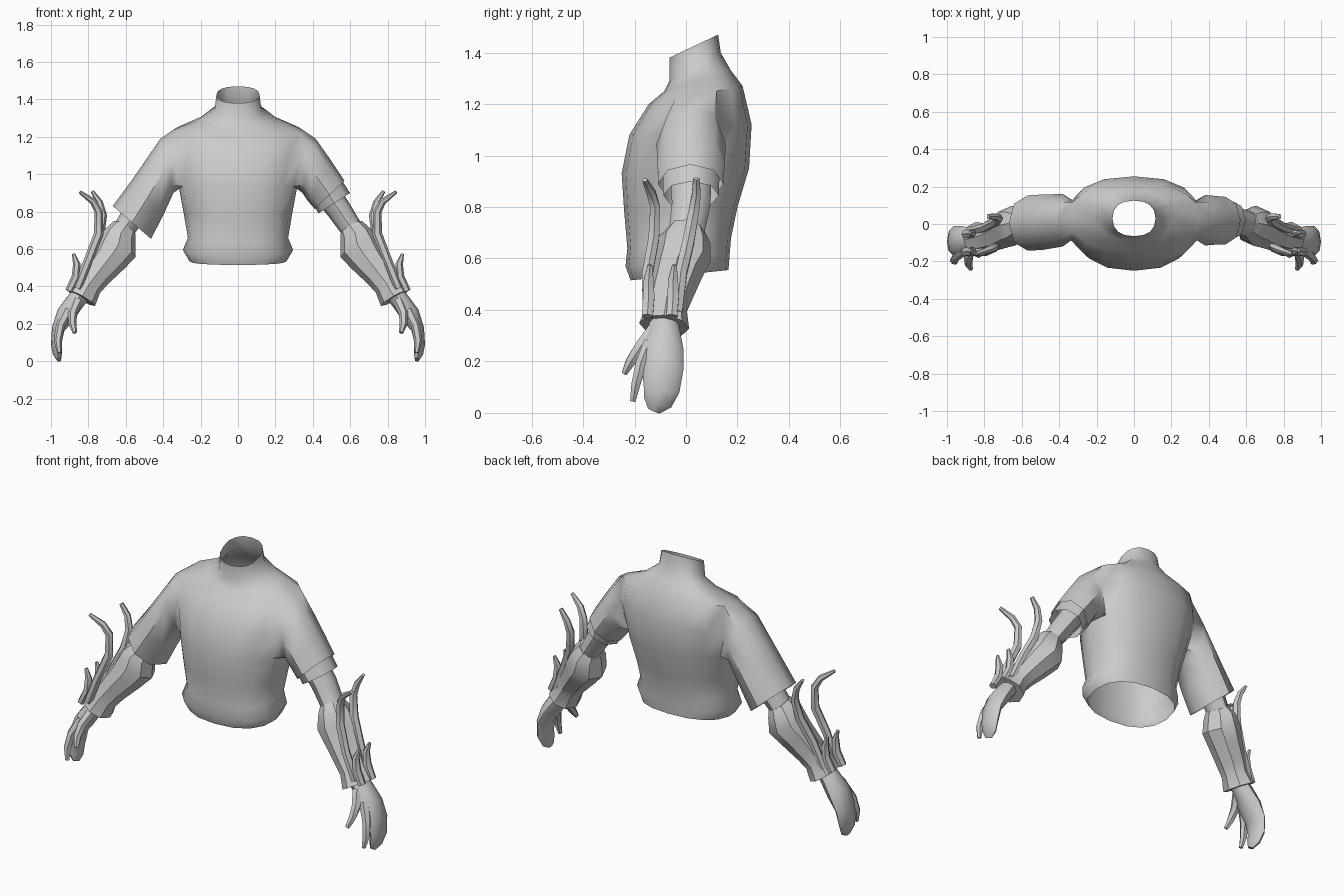
import bpy, bmesh, math
from mathutils import Vector

if "Cube" in bpy.data.objects:
    bpy.data.objects.remove(bpy.data.objects["Cube"])

grey = bpy.data.materials.new("light grey")
grey.diffuse_color = (0.6, 0.6, 0.6, 1)
grey.use_nodes = True
grey.node_tree.nodes["Principled BSDF"].inputs["Base Color"].default_value = grey.diffuse_color


def finish(name, bm, angle=45):
    bmesh.ops.recalc_face_normals(bm, faces=bm.faces)
    mesh = bpy.data.meshes.new(name)
    bm.to_mesh(mesh)
    bm.free()
    mesh.materials.append(grey)
    ob = bpy.data.objects.new(name, mesh)
    bpy.context.collection.objects.link(ob)
    bpy.ops.object.select_all(action='DESELECT')
    ob.select_set(True)
    bpy.context.view_layer.objects.active = ob
    bpy.ops.object.shade_smooth_by_angle(angle=math.radians(angle))
    return ob


def ring(bm, c, u, v, ru, rv, n, start=0.0):
    out = []
    for k in range(n):
        a = start - 2 * math.pi * k / n
        out.append(bm.verts.new(c + u * ru * math.cos(a) + v * rv * math.sin(a)))
    return out


def bridge(bm, a, b):
    n = len(a)
    for i in range(n):
        j = (i + 1) % n
        bm.faces.new((a[i], a[j], b[j], b[i]))


def tube(name, pts, side, n=8, caps=True, angle=45):
    """Loft rings (x, y, z, in-plane radius, depth radius) along a path."""
    bm = bmesh.new()
    cs = [Vector((p[0] * side, p[1], p[2])) for p in pts]
    rings = []
    for i, p in enumerate(pts):
        t = (cs[min(i + 1, len(cs) - 1)] - cs[max(i - 1, 0)]).normalized()
        v = Vector((0, 1, 0))
        v = (v - t * v.dot(t)).normalized()
        rings.append(ring(bm, cs[i], v.cross(t), v, p[3], p[4], n))
    for a, b in zip(rings, rings[1:]):
        bridge(bm, a, b)
    if caps:
        bm.faces.new(rings[0])
        bm.faces.new(rings[-1])
    return finish(name, bm, angle)


# Shirt body: half width, front y, front z, back y, back z
body = [(.26, -.215, .515, .165, .555), (.295, -.235, .57, .17, .62),
        (.268, -.228, .64, .175, .68), (.29, -.24, .78, .2, .8),
        (.318, -.25, .93, .245, .95), (.36, -.22, 1.08, .255, 1.12),
        (.35, -.145, 1.2, .22, 1.27), (.21, -.085, 1.25, .175, 1.33),
        (.125, -.065, 1.29, .135, 1.40), (.115, -.065, 1.38, .125, 1.47)]
N = 16
bm = bmesh.new()
rows = []
for hx, yf, zf, yb, zb in body:
    row = []
    for i in range(N):
        a = 2 * math.pi * i / N
        c, s = math.cos(a), math.sin(a)
        x = hx * math.copysign(abs(c) ** .85, c)
        f = .5 + .5 * math.copysign(abs(s) ** .85, s)
        row.append(bm.verts.new((x, yf + (yb - yf) * f, zf + (zb - zf) * f)))
    rows.append(row)
for r in range(len(rows) - 1):
    for i in range(N):
        if r in (4, 5) and i in (0, N - 1, 7, 8):    # armholes
            continue
        j = (i + 1) % N
        bm.faces.new((rows[r][i], rows[r][j], rows[r + 1][j], rows[r + 1][i]))

# Sleeves grow out of the armholes: top x,z  bottom x,z  centre y, depth
sleeves = {
    1: [(.415, 1.19, .345, .90, .02, .135), (.50, 1.07, .375, .855, .02, .13),
        (.57, .965, .41, .815, .018, .127)],
    -1: [(.415, 1.19, .345, .90, .02, .14), (.57, .965, .40, .78, .01, .148),
         (.67, .83, .465, .655, .005, .148)]}
for side, sections in sleeves.items():
    mid = 0 if side == 1 else 8
    bk, fr = (mid + side) % N, (mid - side) % N
    prev = [rows[6][bk], rows[6][mid], rows[6][fr], rows[5][fr],
            rows[4][fr], rows[4][mid], rows[4][bk], rows[5][bk]]
    for tx, tz, bx, bz, cy, ry in sections:
        top, bot = Vector((tx * side, cy, tz)), Vector((bx * side, cy, bz))
        half = (top - bot) / 2
        cur = ring(bm, (top + bot) / 2, half, Vector((0, 1, 0)), 1, ry, 8, math.pi / 4)
        bridge(bm, prev, cur)
        prev = cur
finish("shirt", bm, 50)

# Inner cuff showing below the short sleeve
tube("inner_cuff", [(.46, .02, .93, .1, .11), (.515, .02, .845, .1, .108)], 1, 8, False)

for side, label in ((1, "left"), (-1, "right")):
    # Bare arm from sleeve to elbow
    tube(label + "_arm", [(.43, .02, .96, .075, .08), (.54, .02, .81, .066, .075),
                          (.60, .005, .72, .06, .07), (.66, -.01, .62, .065, .07)], side)
    # Armoured forearm with a flared elbow and wrist
    tube(label + "_gauntlet", [
        (.605, .005, .715, .068, .07), (.63, -.005, .675, .088, .1),
        (.648, -.01, .605, .112, .108), (.69, -.03, .55, .098, .098),
        (.76, -.06, .46, .08, .088), (.80, -.075, .405, .074, .08),
        (.838, -.085, .338, .085, .098)], side, 8, True, 35)
    # Long curved prongs on the outer forearm
    tube(label + "_prong_front", [
        (.86, -.15, .39, .024, .022), (.80, -.15, .54, .024, .024),
        (.745, -.125, .68, .026, .024), (.745, -.12, .80, .022, .022),
        (.775, -.135, .855, .018, .02), (.845, -.16, .905, .009, .011)], side, 6)
    tube(label + "_prong_back", [
        (.86, -.035, .39, .024, .024), (.80, -.02, .54, .024, .026),
        (.74, .01, .67, .026, .026), (.722, .03, .78, .022, .024),
        (.74, .04, .85, .018, .02), (.78, .04, .91, .009, .014)], side, 6)
    # Short prongs near the wrist
    for y, part in ((-.145, "front"), (-.05, "back")):
        tube(label + "_short_prong_" + part, [
            (.905, y - .005, .375, .02, .024), (.868, y, .45, .022, .026),
            (.862, y, .52, .02, .022), (.88, y + .005, .575, .008, .01)], side, 6)
    # Mitten-like palm and fingers
    tube(label + "_hand", [
        (.82, -.085, .38, .05, .055), (.87, -.085, .32, .05, .062),
        (.92, -.09, .25, .052, .08), (.962, -.09, .17, .034, .08),
        (.972, -.095, .09, .028, .07), (.965, -.11, .04, .025, .056),
        (.957, -.125, .008, .012, .025)], side, 8, True, 50)
    # Index finger and thumb
    tube(label + "_index_finger", [
        (.91, -.14, .27, .03, .028), (.95, -.175, .19, .024, .024),
        (.963, -.195, .11, .022, .02), (.955, -.207, .045, .012, .012)], side, 6)
    tube(label + "_thumb", [
        (.86, -.12, .32, .03, .034), (.885, -.175, .255, .025, .028),
        (.885, -.215, .20, .021, .022), (.872, -.24, .153, .012, .012)], side, 6)
